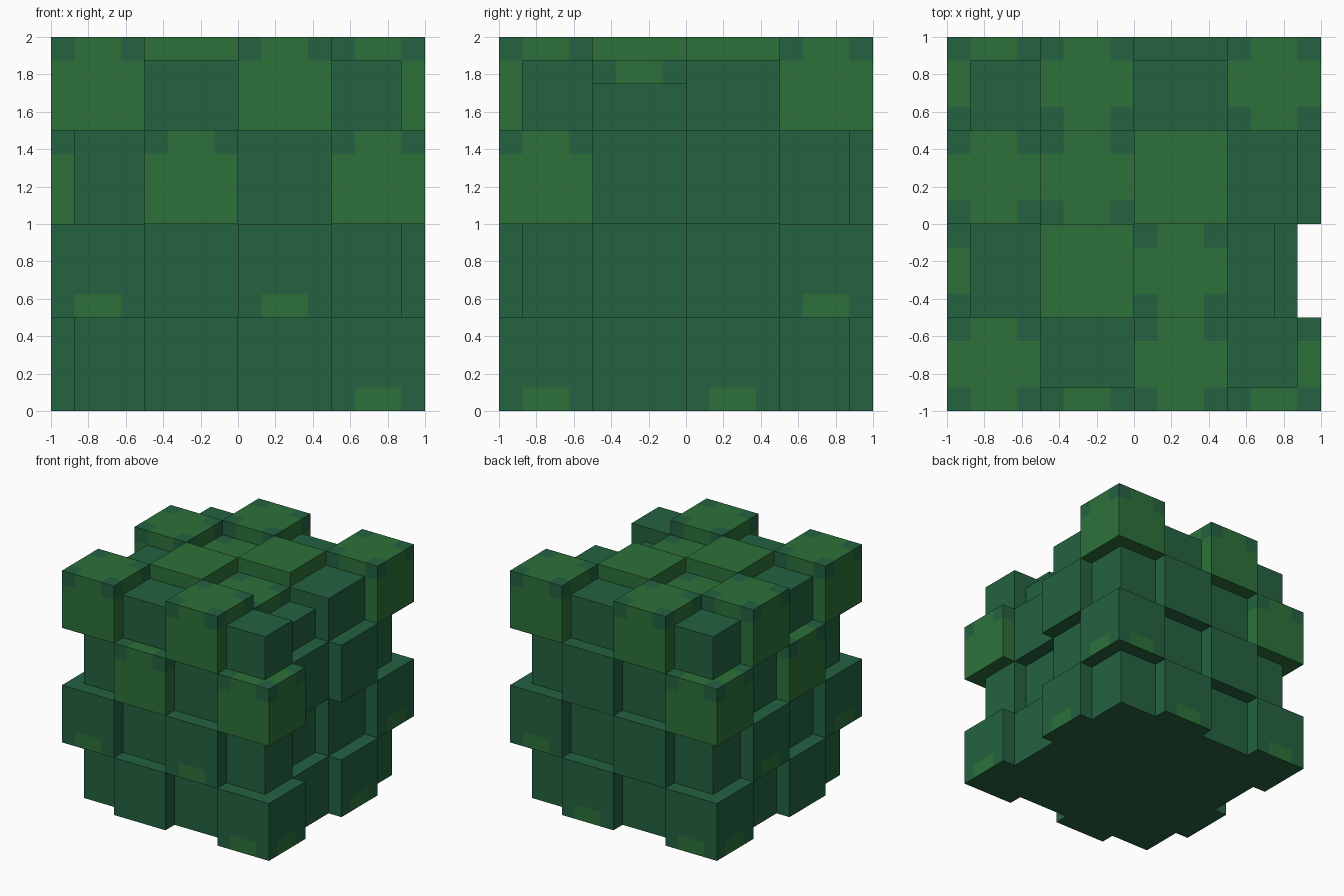
import bpy, bmesh
from mathutils import Vector

cube = bpy.data.objects.get("Cube")
if cube:
    bpy.data.objects.remove(cube, do_unlink=True)


def srgb(r, g, b):
    def lin(c):
        c /= 255
        return c / 12.92 if c <= 0.04045 else ((c + 0.055) / 1.055) ** 2.4
    return (lin(r), lin(g), lin(b), 1)


def material(name, colour):
    m = bpy.data.materials.new(name)
    m.diffuse_color = colour
    m.use_nodes = True
    bsdf = m.node_tree.nodes["Principled BSDF"]
    bsdf.inputs["Base Color"].default_value = colour
    bsdf.inputs["Roughness"].default_value = 0.9
    return m


DARK = material("dark_leaf_green", srgb(36, 98, 65))
LIGHT = material("light_leaf_green", srgb(45, 113, 58))

CELL, STEP = 0.5, 0.125

# Light blocks (column, row, layer), plain or with dark upper corners
PLAIN_LIGHT = {(1, 1, 3), (2, 2, 3)}
CORNERED = {(0, 0, 3), (2, 0, 3), (0, 2, 3), (1, 2, 3), (2, 1, 3),
            (1, 3, 3), (3, 3, 3),
            (1, 0, 2), (3, 0, 2), (0, 1, 2), (0, 3, 2)}
# Dark blocks with a light tab low on each side
TABBED = {(0, 0, 1), (2, 0, 1), (0, 2, 1), (3, 3, 1),
          (3, 0, 0), (3, 2, 0), (2, 3, 0), (0, 3, 0)}
# Places where an outer block is missing and the inside shows
HOLLOW = {(3, 1, 1), (3, 1, 3)}


def inset_of(cell):
    if cell in HOLLOW:
        return 2 * STEP
    return 0 if sum(cell) % 2 else STEP


def cut(bm, axis, value):
    no = Vector((0, 0, 0))
    no[axis] = 1
    bmesh.ops.bisect_plane(bm, geom=bm.verts[:] + bm.edges[:] + bm.faces[:],
                           dist=1e-5, plane_co=no * value, plane_no=no)


def block(name, cell):
    # Box of one cell, pulled in on its outward sides
    lo = Vector((-1 + CELL * cell[0], -1 + CELL * cell[1], CELL * cell[2]))
    hi = lo + Vector((CELL, CELL, CELL))
    mid = (lo + hi) / 2
    inset = inset_of(cell)
    for a in range(3):
        if cell[a] == 0 and a < 2:
            lo[a] += inset
        if cell[a] == 3:
            hi[a] -= inset
    bm = bmesh.new()
    bmesh.ops.create_cube(bm, size=1)
    for v in bm.verts:
        for a in range(3):
            v.co[a] = hi[a] if v.co[a] > 0 else lo[a]

    # Cut the painted patches into the faces
    cornered, tabbed = cell in CORNERED, cell in TABBED
    if cornered or tabbed:
        for a in (0, 1):
            cut(bm, a, mid[a] - STEP)
            cut(bm, a, mid[a] + STEP)
        cut(bm, 2, hi.z - STEP if cornered else lo.z + STEP)
    bm.normal_update()
    for f in bm.faces:
        c = f.calc_center_median()
        out_x = abs(c.x - mid.x) > STEP
        out_y = abs(c.y - mid.y) > STEP
        if cornered:
            dark = out_x and out_y and c.z > hi.z - STEP
            on_side = abs(f.normal.z) < 0.5
            f.material_index = 0 if dark and (on_side or f.normal.z > 0) else 1
        elif tabbed:
            centre = out_x != out_y
            low = c.z < lo.z + STEP and abs(f.normal.z) < 0.5
            f.material_index = 1 if centre and low else 0
        else:
            f.material_index = 1 if cell in PLAIN_LIGHT else 0

    me = bpy.data.meshes.new(name)
    bm.to_mesh(me)
    bm.free()
    me.materials.append(DARK)
    me.materials.append(LIGHT)
    bpy.context.collection.objects.link(bpy.data.objects.new(name, me))


# Chequered stack of blocks; the hidden middle is left out
for k in range(4):
    for j in range(4):
        for i in range(4):
            cell = (i, j, k)
            if k in (1, 2) and i in (1, 2) and j in (1, 2):
                continue
            if cell in PLAIN_LIGHT or cell in CORNERED:
                kind = "light_leaf_block"
            elif cell in TABBED:
                kind = "tabbed_leaf_block"
            else:
                kind = "dark_leaf_block"
            block(f"{kind}_layer{k + 1}_row{j + 1}_column{i + 1}", cell)
